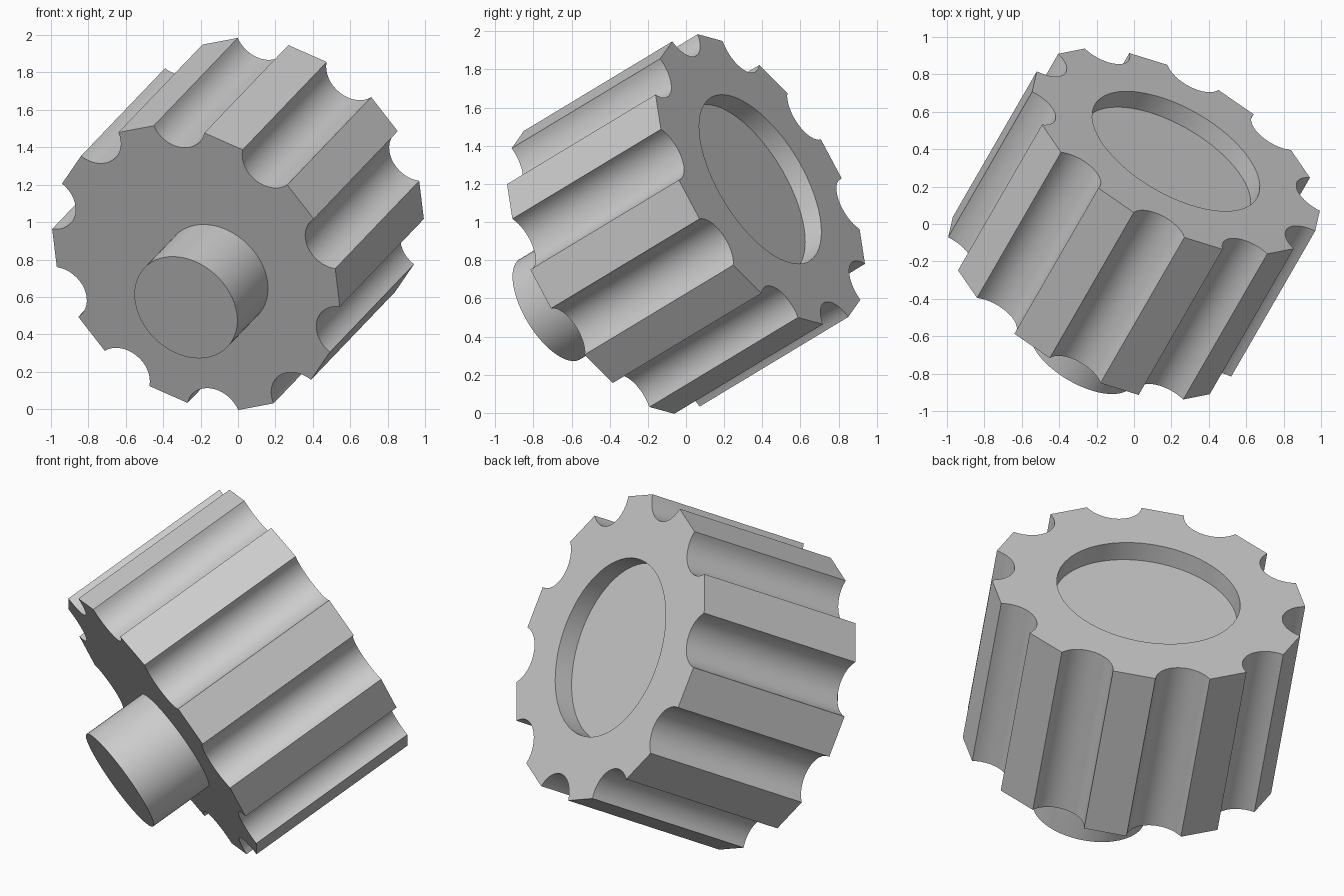
import bpy, bmesh
from math import sin, cos, tan, pi, radians
from mathutils import Vector, Matrix

if "Cube" in bpy.data.objects:
    bpy.data.objects.remove(bpy.data.objects["Cube"], do_unlink=True)

# Single plain material
grey = bpy.data.materials.new("plain grey")
grey.use_nodes = True
colour = (0.6, 0.6, 0.6, 1)
grey.diffuse_color = colour
grey.node_tree.nodes["Principled BSDF"].inputs["Base Color"].default_value = colour

# Tilted frame: local z runs along the part towards the shaft end
axis = -Vector((0.443, 0.768, 0.463)).normalized()
side = Vector((-0.722, 0, 0.692))
side = (side - axis * side.dot(axis)).normalized()
frame = Matrix((side.cross(axis), side, axis)).transposed().to_4x4()
frame.translation = (0, 0, 0.99)

HALF = 0.507            # half the body length
APOTHEM = 0.85          # centre to the flat of a tooth
TEETH = 10
FLUTE = 0.16            # flute radius, centred on each polygon corner
TURN = radians(7.2)


def prism(name, points, z0, z1):
    """Extrude a closed 2D outline between two heights in the tilted frame."""
    bm = bmesh.new()
    base = bm.faces.new([bm.verts.new((x, y, z0)) for x, y in points])
    top = bmesh.ops.extrude_face_region(bm, geom=[base], use_keep_orig=True)
    verts = [v for v in top["geom"] if isinstance(v, bmesh.types.BMVert)]
    bmesh.ops.translate(bm, verts=verts, vec=(0, 0, z1 - z0))
    bmesh.ops.recalc_face_normals(bm, faces=bm.faces)
    mesh = bpy.data.meshes.new(name)
    bm.to_mesh(mesh)
    bm.free()
    mesh.materials.append(grey)
    obj = bpy.data.objects.new(name, mesh)
    obj.matrix_world = frame
    bpy.context.collection.objects.link(obj)
    return obj


def circle(radius, cx=0, cy=0, n=64):
    return [(cx + radius * cos(2 * pi * i / n), cy + radius * sin(2 * pi * i / n))
            for i in range(n)]


def fluted_outline(steps=16):
    """Regular polygon with a round flute scooped out of every corner."""
    corner = APOTHEM / cos(pi / TEETH)
    sweep = pi / 2 - pi / TEETH
    points = []
    for k in range(TEETH):
        a = TURN + 2 * pi * k / TEETH
        for i in range(steps + 1):
            b = a + pi + sweep * (1 - 2 * i / steps)
            points.append((corner * cos(a) + FLUTE * cos(b),
                           corner * sin(a) + FLUTE * sin(b)))
    return points


def activate(obj):
    bpy.ops.object.select_all(action="DESELECT")
    obj.select_set(True)
    bpy.context.view_layer.objects.active = obj


# Fluted body with a shallow round recess in its back face
body = prism("fluted_body", fluted_outline(), -HALF, HALF)
cutter = prism("recess_cutter", circle(0.5), -HALF - 0.2, -HALF + 0.11)
cutter.hide_render = True
cut = body.modifiers.new("recess", "BOOLEAN")
cut.operation = "DIFFERENCE"
cut.solver = "EXACT"
cut.object = cutter
activate(body)
bpy.ops.object.modifier_apply(modifier=cut.name)
bpy.data.objects.remove(cutter, do_unlink=True)

# Off-centre shaft on the front face
shaft = prism("offset_shaft", circle(0.307, 0.061, -0.107), HALF - 0.05, HALF + 0.37)

for obj in (body, shaft):
    activate(obj)
    bpy.ops.object.shade_smooth_by_angle(angle=radians(30))
